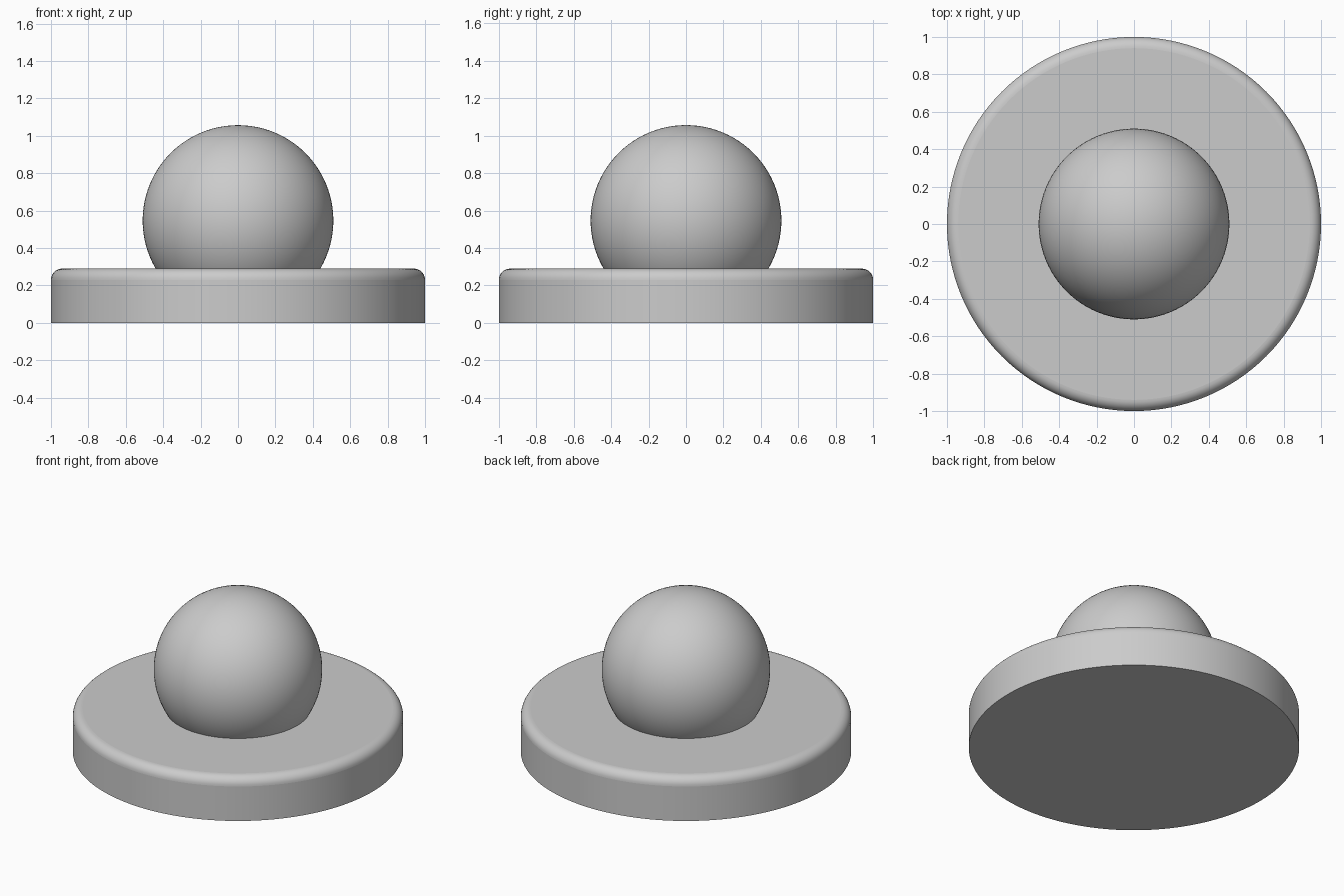
import bpy
import math

# Remove the default object
cube = bpy.data.objects.get("Cube")
if cube:
    bpy.data.objects.remove(cube, do_unlink=True)

BASE_HEIGHT = 0.29
BALL_RADIUS = 0.51
BALL_CENTRE = 0.547

# Single grey colour
grey = bpy.data.materials.new("light_grey")
grey.use_nodes = True
colour = (0.6, 0.6, 0.6, 1)
grey.diffuse_color = colour
grey.node_tree.nodes["Principled BSDF"].inputs["Base Color"].default_value = colour


def finish(name):
    obj = bpy.context.object
    obj.name = name
    obj.data.materials.append(grey)
    bpy.ops.object.shade_smooth_by_angle(angle=math.radians(35))
    return obj


# Round base disc with a rounded top rim
bpy.ops.mesh.primitive_cylinder_add(vertices=128, radius=1, depth=BASE_HEIGHT,
                                    location=(0, 0, BASE_HEIGHT / 2))
base = bpy.context.object
weights = base.data.attributes.new("bevel_weight_edge", "FLOAT", "EDGE")
for edge in base.data.edges:
    is_top = all(base.data.vertices[v].co.z > 0 for v in edge.vertices)
    weights.data[edge.index].value = 1.0 if is_top else 0.0
rim = base.modifiers.new("rounded_rim", "BEVEL")
rim.limit_method = "WEIGHT"
rim.width = 0.06
rim.segments = 8
finish("base_disc")

# Ball sunk into the middle of the base
bpy.ops.mesh.primitive_uv_sphere_add(segments=96, ring_count=48, radius=BALL_RADIUS,
                                     location=(0, 0, BALL_CENTRE))
finish("ball")
